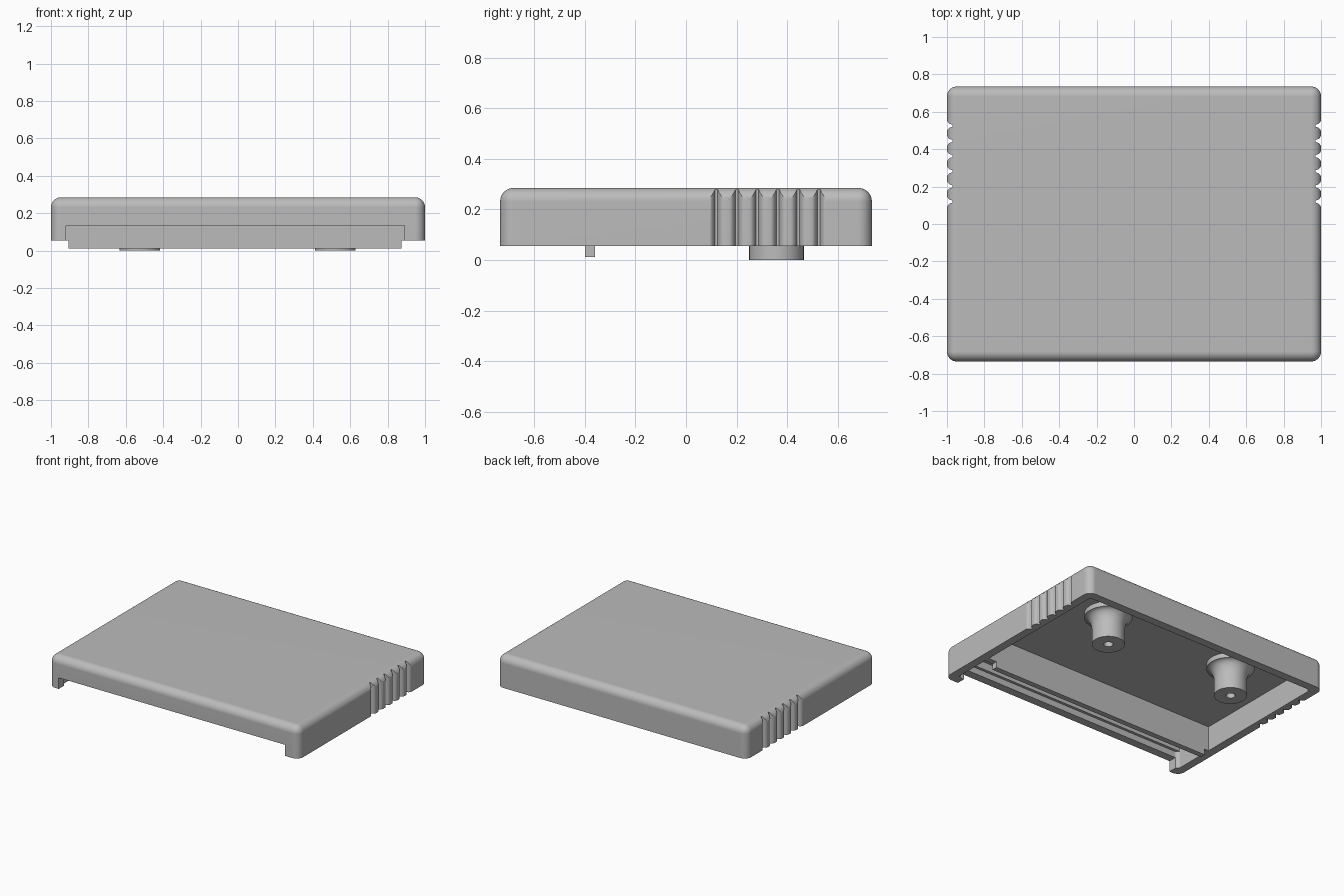
import bpy, bmesh, math
from mathutils import Vector

old = bpy.data.objects.get("Cube")
if old:
    bpy.data.objects.remove(old, do_unlink=True)

GREY = (0.5, 0.5, 0.5, 1.0)
grey = bpy.data.materials.new("grey_plastic")
grey.use_nodes = True
grey.diffuse_color = GREY
grey.node_tree.nodes["Principled BSDF"].inputs["Base Color"].default_value = GREY


def finish(name, bm):
    bmesh.ops.recalc_face_normals(bm, faces=bm.faces[:])
    mesh = bpy.data.meshes.new(name)
    bm.to_mesh(mesh)
    bm.free()
    mesh.materials.append(grey)
    obj = bpy.data.objects.new(name, mesh)
    bpy.context.collection.objects.link(obj)
    return obj


def box(name, low, high, radius=0.0, round_top=False):
    """Box between two corners, with optional rounded upright and top edges."""
    low, high = Vector(low), Vector(high)
    bm = bmesh.new()
    bmesh.ops.create_cube(bm, size=1)
    for v in bm.verts:
        v.co = Vector(l + (c + 0.5) * (h - l) for l, c, h in zip(low, v.co, high))
    if radius:
        def rounded(e):
            a, b = (v.co for v in e.verts)
            return abs(a.z - b.z) > 0.01 or (round_top and a.z > low.z + 0.01)
        bmesh.ops.bevel(bm, geom=[e for e in bm.edges if rounded(e)], offset=radius,
                        segments=8, profile=0.5, affect='EDGES')
    return finish(name, bm)


def prism(name, points, start, end, axis):
    """Extrude a 2D outline along y (outline in x, z) or z (outline in x, y)."""
    def place(p, t):
        return (p[0], t, p[1]) if axis == 'y' else (p[0], p[1], t)
    bm = bmesh.new()
    face = bm.faces.new([bm.verts.new(place(p, start)) for p in points])
    out = bmesh.ops.extrude_face_region(bm, geom=[face])
    shift = Vector(place((0, 0), end - start))
    bmesh.ops.translate(bm, vec=shift,
                        verts=[g for g in out["geom"] if isinstance(g, bmesh.types.BMVert)])
    return finish(name, bm)


def lathe(name, profile, x, y, steps=40):
    """Turn a closed radius/height profile around an upright axis."""
    bm = bmesh.new()
    rings = []
    for i in range(steps):
        a = math.tau * i / steps
        rings.append([bm.verts.new((x + r * math.cos(a), y + r * math.sin(a), z))
                      for r, z in profile])
    n = len(profile)
    for i in range(steps):
        p, q = rings[i], rings[(i + 1) % steps]
        for j in range(n):
            k = (j + 1) % n
            bm.faces.new((p[j], q[j], q[k], p[k]))
    return finish(name, bm)


def activate(obj):
    bpy.ops.object.select_all(action='DESELECT')
    obj.select_set(True)
    bpy.context.view_layer.objects.active = obj


def cut(target, cutter):
    activate(target)
    mod = target.modifiers.new("cut", 'BOOLEAN')
    mod.operation = 'DIFFERENCE'
    mod.solver = 'EXACT'
    mod.object = cutter
    bpy.ops.object.modifier_apply(modifier=mod.name)
    bpy.data.objects.remove(cutter, do_unlink=True)


def smooth(obj):
    activate(obj)
    bpy.ops.object.shade_smooth_by_angle(angle=math.radians(30))
    mod = obj.modifiers.new("even_shading", 'WEIGHTED_NORMAL')
    mod.keep_sharp = True


# Main shell: rounded lid, hollow underneath
RIM, TOP, CEILING = 0.055, 0.285, 0.235
shell = box("shell", (-1, -0.735, RIM), (1, 0.735, TOP), 0.053, True)
cut(shell, box("cavity", (-0.94, -0.675, -0.1), (0.94, 0.675, CEILING), 0.03))

# Wide opening in the front wall
cut(shell, box("opening", (-0.92, -0.8, -0.1), (0.89, -0.6, 0.135)))

# Finger grip grooves on both sides, with rounded ribs between
half = [(1.02, 0.034), (1.0, 0.028), (0.995, 0.019), (0.987, 0.011), (0.97, 0.005)]
for side in (1, -1):
    for i in range(6):
        y = 0.12 + i * 0.081
        outline = [(side * x, y + w) for x, w in half]
        outline += [(side * x, y - w) for x, w in reversed(half)]
        cut(shell, prism("groove", outline, -0.1, 0.5, 'z'))
smooth(shell)

# Cross wall behind the opening, stepped in below the rim
outline = [(-0.945, 0.24), (-0.945, RIM), (-0.905, RIM), (-0.905, 0.012),
           (0.875, 0.012), (0.875, RIM), (0.945, RIM), (0.945, 0.24)]
prism("cross_wall", outline, -0.40, -0.36, 'y')

# Small ledge inside the front wall
box("front_ledge", (-0.942, -0.68, 0.18), (0.942, -0.655, 0.24))

# Two screw posts flaring into the ceiling, each with a blind bore
flare = [(0.108 + 0.05 * (1 - math.cos(t * math.pi / 12)), 0.11 + 0.09 * math.sin(t * math.pi / 12))
         for t in range(1, 7)]
post = [(0.0305, 0.0), (0.108, 0.0), (0.108, 0.11)] + flare
post += [(0.158, 0.245), (0.0305, 0.245)]
for name, x in (("left_screw_post", 0.52), ("right_screw_post", -0.525)):
    smooth(lathe(name, post, x, 0.358))
